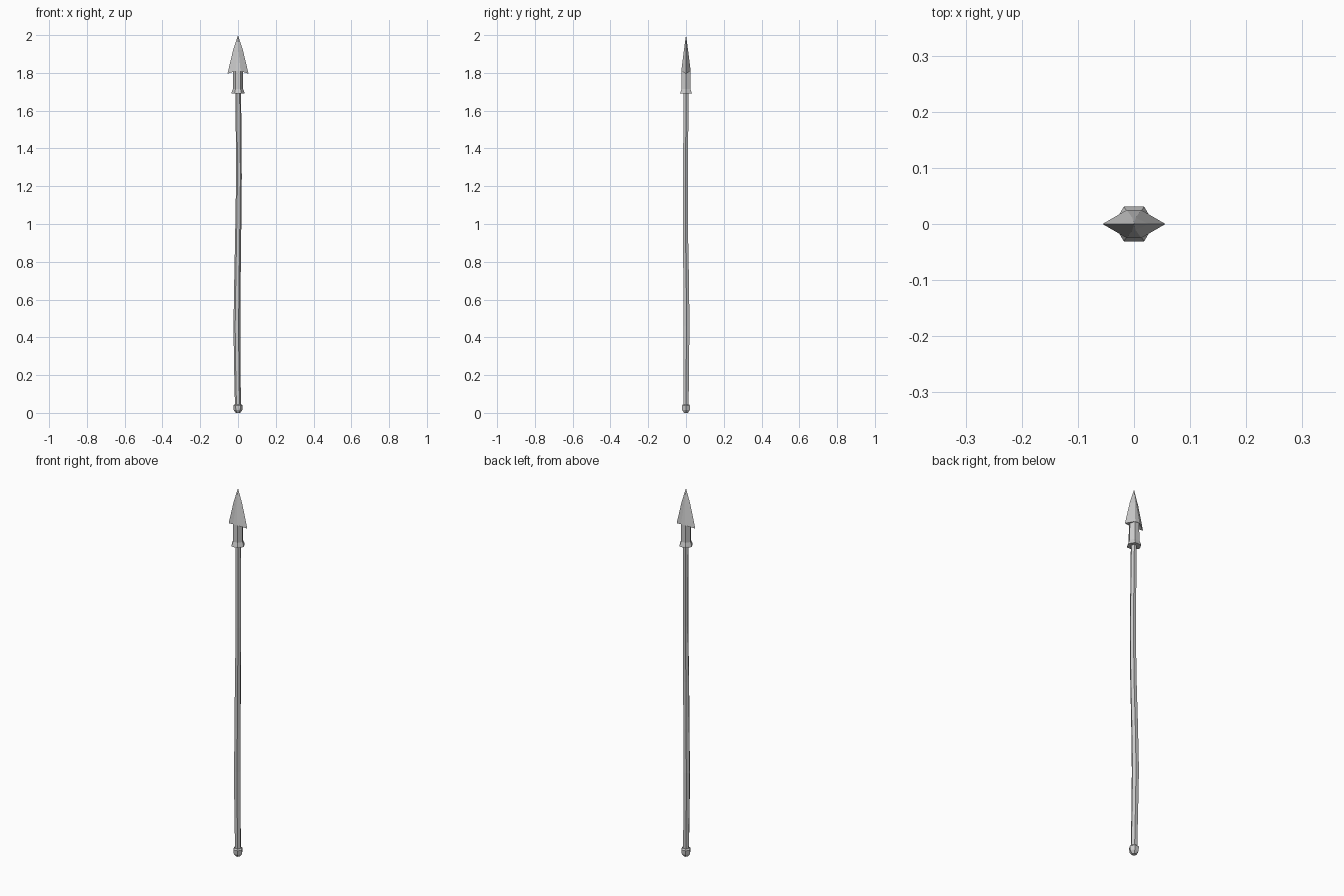
import bpy, bmesh, math

if "Cube" in bpy.data.objects:
    bpy.data.objects.remove(bpy.data.objects["Cube"])


def finish(name, bm):
    bmesh.ops.recalc_face_normals(bm, faces=bm.faces[:])
    mesh = bpy.data.meshes.new(name)
    bm.to_mesh(mesh)
    bm.free()
    obj = bpy.data.objects.new(name, mesh)
    bpy.context.collection.objects.link(obj)
    return obj


def loft(name, rings, sides=6):
    """Closed flat-shaded tube through rings of (z, radius, x, y)."""
    bm = bmesh.new()
    loops = []
    for z, r, x, y in rings:
        loops.append([bm.verts.new((x + r * math.cos(math.tau * i / sides),
                                    y + r * math.sin(math.tau * i / sides), z))
                      for i in range(sides)])
    for a, b in zip(loops, loops[1:]):
        for i in range(sides):
            j = (i + 1) % sides
            bm.faces.new((a[i], a[j], b[j], b[i]))
    bm.faces.new(loops[0][::-1])
    bm.faces.new(loops[-1])
    return finish(name, bm)


# Slightly crooked wooden shaft
loft("shaft", [
    (0.03, 0.016, 0.000, 0.000),
    (0.25, 0.017, -0.004, 0.001),
    (0.46, 0.018, -0.006, 0.003),
    (0.70, 0.017, -0.003, 0.001),
    (0.95, 0.016, 0.001, -0.003),
    (1.25, 0.015, 0.005, -0.003),
    (1.50, 0.015, 0.003, -0.001),
    (1.72, 0.015, 0.001, 0.000),
])

# Butt cap
loft("butt_cap", [(0.0, 0.012, 0, 0), (0.015, 0.023, 0, 0),
                  (0.038, 0.025, 0, 0), (0.045, 0.019, 0, 0)])

# Six-sided socket with flared rim
loft("socket", [(1.69, 0.036, 0, 0), (1.697, 0.034, 0, 0),
                (1.715, 0.027, 0, 0), (1.815, 0.026, 0, 0)])

# Barbed blade: diamond section, curving in to the point
bm = bmesh.new()
tip = bm.verts.new((0, 0, 2.0))
base, mid = [], []
for x, y, z in [(0.056, 0, 1.795), (0.013, 0.025, 1.81), (-0.013, 0.025, 1.81),
                (-0.056, 0, 1.795), (-0.013, -0.025, 1.81), (0.013, -0.025, 1.81)]:
    base.append(bm.verts.new((x, y, z)))
for x, y in [(0.026, 0), (0.003, 0.011), (-0.003, 0.011),
             (-0.026, 0), (-0.003, -0.011), (0.003, -0.011)]:
    mid.append(bm.verts.new((x, y, 1.92)))
for i in range(6):
    j = (i + 1) % 6
    bm.faces.new((base[i], base[j], mid[j], mid[i]))
    bm.faces.new((mid[i], mid[j], tip))
# Underside: sloping barbs and the centre hidden by the socket
bm.faces.new((base[0], base[5], base[1]))
bm.faces.new((base[3], base[2], base[4]))
bm.faces.new((base[1], base[5], base[4], base[2]))
finish("blade", bm)
